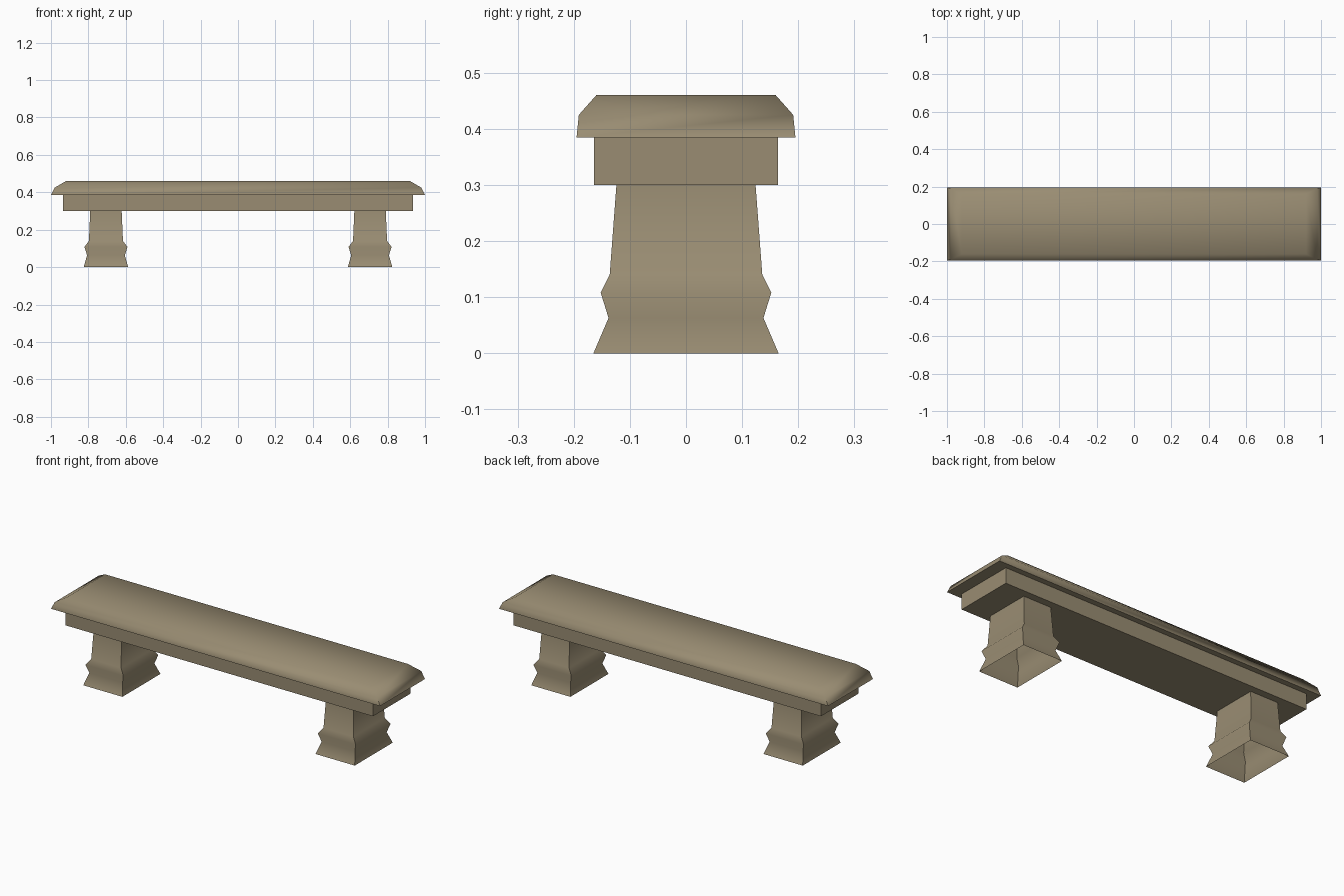
import bpy, bmesh, math

cube = bpy.data.objects.get("Cube")
if cube:
    bpy.data.objects.remove(cube, do_unlink=True)

# One stone colour for the whole bench
stone = bpy.data.materials.new("weathered_stone")
stone.use_nodes = True
colour = (0.32, 0.265, 0.17, 1)
stone.diffuse_color = colour
stone.node_tree.nodes["Principled BSDF"].inputs["Base Color"].default_value = colour
stone.node_tree.nodes["Principled BSDF"].inputs["Roughness"].default_value = 0.9


def stacked_block(name, levels, x=0, bottom=True, top=True):
    """Join rectangular sections (half x, half y, z), listed upwards."""
    bm = bmesh.new()
    rings = [[bm.verts.new((sx * hx, sy * hy, z))
              for sx, sy in ((-1, -1), (1, -1), (1, 1), (-1, 1))]
             for hx, hy, z in levels]
    for low, high in zip(rings, rings[1:]):
        for i in range(4):
            j = (i + 1) % 4
            bm.faces.new((low[i], low[j], high[j], high[i]))
    if bottom:
        bm.faces.new(rings[0][::-1])
    if top:
        bm.faces.new(rings[-1])
    mesh = bpy.data.meshes.new(name)
    bm.to_mesh(mesh)
    bm.free()
    mesh.materials.append(stone)
    obj = bpy.data.objects.new(name, mesh)
    obj.location.x = x
    bpy.context.collection.objects.link(obj)
    bpy.ops.object.select_all(action="DESELECT")
    obj.select_set(True)
    bpy.context.view_layer.objects.active = obj
    bpy.ops.object.shade_smooth_by_angle(angle=math.radians(60))
    return obj


# Seat slab with a softly bevelled rim
stacked_block("seat_slab", [(1.0, 0.195, 0.385), (0.98, 0.191, 0.425), (0.92, 0.16, 0.46)])

# Plain rail under the seat
stacked_block("seat_rail", [(0.935, 0.164, 0.3), (0.935, 0.164, 0.385)])

# Two hollow pedestals with a flared foot and a raised band
pedestal = [(0.119, 0.165, 0), (0.101, 0.138, 0.063), (0.115, 0.152, 0.108),
            (0.091, 0.136, 0.14), (0.084, 0.124, 0.3)]
for name, side in (("left_pedestal", 1), ("right_pedestal", -1)):
    stacked_block(name, pedestal, x=side * 0.706, bottom=False, top=False)
